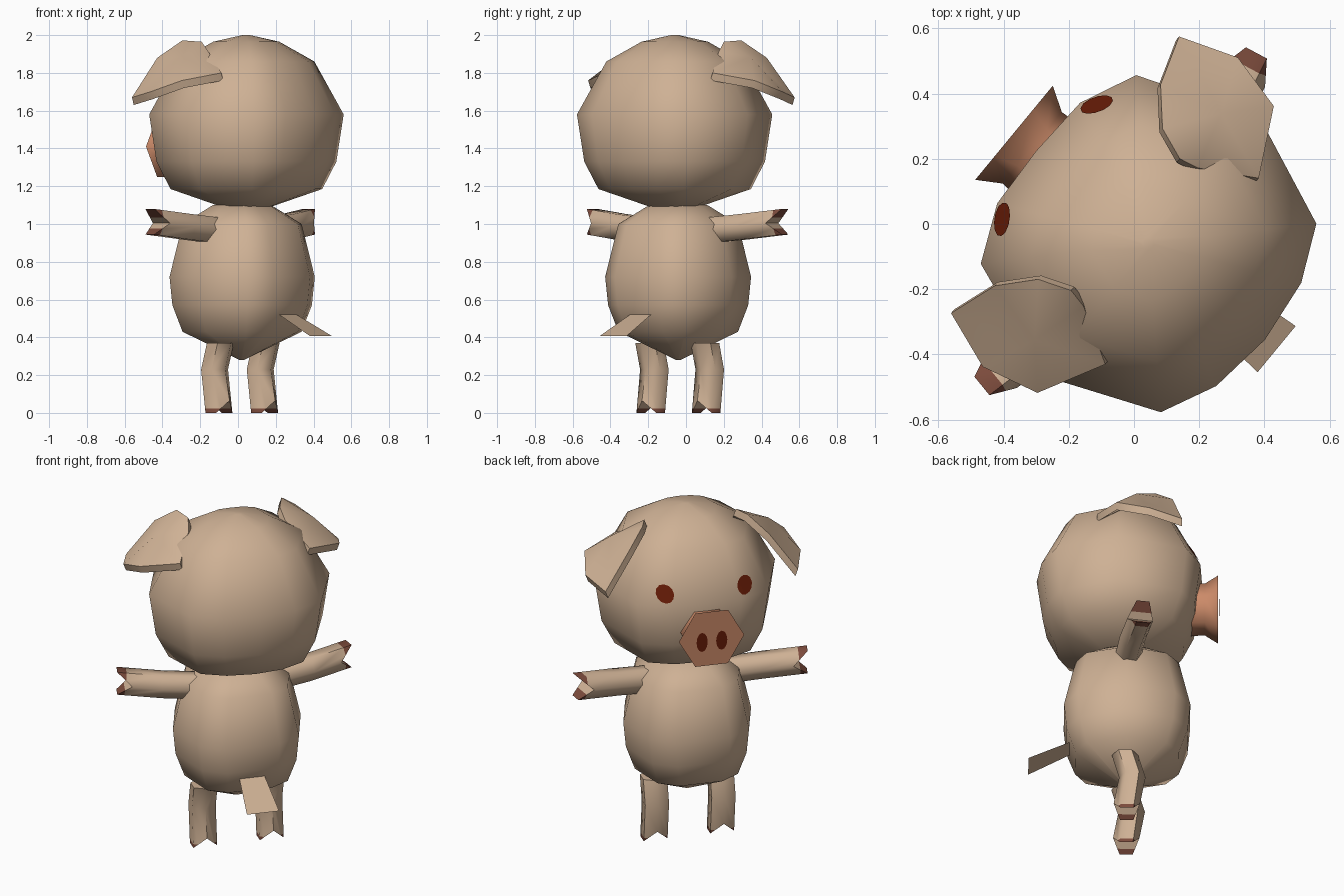
import bpy, bmesh, math
from mathutils import Vector, Matrix
from mathutils.bvhtree import BVHTree

if "Cube" in bpy.data.objects:
    bpy.data.objects.remove(bpy.data.objects["Cube"])

# The pig is modelled facing -y, then turned to its final heading
TURN = Matrix.Translation((0.02, -0.04, 0)) @ Matrix.Rotation(math.radians(230.5), 4, 'Z')


def mat(name, rgb):
    m = bpy.data.materials.new(name)
    m.diffuse_color = (*rgb, 1)
    m.use_nodes = True
    m.node_tree.nodes["Principled BSDF"].inputs["Base Color"].default_value = m.diffuse_color
    return m


SKIN = mat("skin tan", (0.62, 0.44, 0.30))
SNOUT = mat("snout orange", (0.60, 0.255, 0.14))
HOOF = mat("hoof brown", (0.20, 0.07, 0.045))
DARK = mat("eye dark red", (0.13, 0.011, 0.002))


def build(name, verts, faces, mats, smooth=None, cut=None):
    """Mesh object; cut (point, normal) slices it and gives the far side the second material."""
    bm = bmesh.new()
    vs = [bm.verts.new(v) for v in verts]
    for f in faces:
        bm.faces.new([vs[j] for j in f])
    bmesh.ops.recalc_face_normals(bm, faces=bm.faces)
    if cut:
        p, d = cut
        bmesh.ops.bisect_plane(bm, geom=bm.verts[:] + bm.edges[:] + bm.faces[:], plane_co=p, plane_no=d)
        for f in bm.faces:
            f.material_index = int((f.calc_center_median() - p).dot(d) > 0)
    me = bpy.data.meshes.new(name)
    bm.to_mesh(me)
    bm.free()
    for m in mats:
        me.materials.append(m)
    ob = bpy.data.objects.new(name, me)
    bpy.context.collection.objects.link(ob)
    ob.matrix_world = TURN
    if smooth:
        bpy.ops.object.select_all(action='DESELECT')
        ob.select_set(True)
        bpy.context.view_layer.objects.active = ob
        bpy.ops.object.shade_smooth_by_angle(angle=math.radians(smooth))
    return ob


def bridge(n, rings):
    return [(r * n + i, r * n + (i + 1) % n, (r + 1) * n + (i + 1) % n, (r + 1) * n + i)
            for r in range(rings - 1) for i in range(n)]


def stack(name, half, rings, cy):
    """Closed form: a mirrored outline scaled at each (z, scale)."""
    outline = half + [(-x, y) for x, y in reversed(half) if x]
    n = len(outline)
    verts = [(x * s, cy + (y - cy) * s, z) for z, s in rings for x, y in outline]
    last = (len(rings) - 1) * n
    faces = bridge(n, len(rings)) + [tuple(range(n)), tuple(range(last, last + n))]
    build(name, verts, faces, [SKIN], 60)
    return BVHTree.FromPolygons([Vector(v) for v in verts], faces)


def limb(name, path, radius, fork, tip, notch, band):
    """Six-sided limb ending in a cloven hoof; fork is the axis the toes split on."""
    n = 6
    tip = Vector(tip).normalized()
    side = tip.cross(Vector(fork)).normalized()
    verts = []
    for k, c in enumerate(path):
        for i in range(n):
            a = math.radians(30 + 60 * i)
            pull = notch if k == len(path) - 1 and i in (1, 4) else 0
            verts.append(Vector(c) + Vector(fork) * radius * 1.12 * math.cos(a)
                         + side * radius * 1.04 * math.sin(a) - tip * pull)
    o = (len(path) - 1) * n
    faces = bridge(n, len(path)) + [tuple(range(n)), (o + 1, o + 2, o + 3, o + 4), (o + 4, o + 5, o, o + 1)]
    build(name, verts, faces, [SKIN, HOOF], 62, (Vector(path[-1]) - tip * band, tip))


def decal(name, x, z, rx, rz, surface):
    """Oval patch laid on a surface seen from the front."""
    n = 12
    pts = [(x, z)] + [(x + rx * s * math.cos(math.tau * i / n), z + rz * s * math.sin(math.tau * i / n))
                      for s in (0.5, 1) for i in range(n)]
    verts = []
    for px, pz in pts:
        hit = surface.ray_cast(Vector((px, -2, pz)), Vector((0, 1, 0)))[0]
        verts.append(hit + Vector((0, -0.007, 0)))
    faces = [(0, 1 + i, 1 + (i + 1) % n) for i in range(n)]
    faces += [(1 + i, 1 + n + i, 1 + n + (i + 1) % n, 1 + (i + 1) % n) for i in range(n)]
    build(name, verts, faces, [DARK])


# Body and head
stack("body", [(0.15, -0.35), (0.28, -0.265), (0.365, 0), (0.28, 0.27), (0.15, 0.345)],
      [(0.28, 0.03), (0.43, 0.82), (0.57, 0.96), (0.72, 1), (1.0, 0.82), (1.10, 0.40)], 0)
head = stack("head", [(0, -0.415), (0.2, -0.405), (0.375, -0.326), (0.515, 0.05),
                      (0.375, 0.39), (0.205, 0.47), (0, 0.495)],
             [(1.085, 0.22), (1.185, 0.78), (1.33, 0.925), (1.58, 1), (1.86, 0.70),
              (1.965, 0.34), (2.0, 0.04)], 0.03)

# Snout: flared hexagon with a flat face
hexa = [(math.cos(math.tau * i / 6), math.sin(math.tau * i / 6)) for i in range(6)]
sv = [(c * r, y, 1.41 + s * r) for y, r in ((-0.33, 0.15), (-0.43, 0.142), (-0.503, 0.187)) for c, s in hexa]
sf = bridge(6, 3) + [tuple(range(12, 18))]
build("snout", sv, sf, [SNOUT], 62)
snout = BVHTree.FromPolygons([Vector(v) for v in sv], sf)

# Tail: one flat flap
build("tail", [(-0.07, 0.29, 0.533), (0.07, 0.29, 0.533), (0.092, 0.541, 0.408), (-0.092, 0.541, 0.408)],
      [(0, 1, 2, 3)], [SKIN])

# Paired parts
EAR = [(0.55, -0.30, 1.67), (0.615, -0.12, 1.70), (0.57, 0.06, 1.76), (0.37, 0.165, 1.80),
       (0.275, 0.0, 1.91), (0.262, -0.06, 1.965), (0.30, -0.16, 1.972), (0.40, -0.25, 1.88)]
for s, side in ((1, "left"), (-1, "right")):
    limb(side + "_arm", [(s * 0.2, 0, 0.965), (s * 0.42, -0.03, 0.985), (s * 0.662, -0.085, 1.012)],
         0.07, (0, 0, 1), (s, -0.2, 0.1), 0.08, 0.045)
    limb(side + "_leg", [(s * 0.19, 0.01, 0.37), (s * 0.19, -0.03, 0.23), (s * 0.19, 0, 0)],
         0.07, (1, 0, 0), (0, 0, -1), 0.065, 0.022)
    decal(side + "_eye", s * 0.228, 1.645, 0.047, 0.047, head)
    decal(side + "_nostril", s * 0.056, 1.395, 0.032, 0.058, snout)
    # Folded ear: a fan around a raised centre, thickened downwards
    n = len(EAR)
    top = [(s * x, y, z) for x, y, z in EAR + [(0.45, -0.05, 1.885)]]
    low = [(x - s * 0.015, y, z - 0.04) for x, y, z in top]
    ring = [(i, (i + 1) % n) for i in range(n)]
    faces = [(a, b, n) for a, b in ring] + [(b + n + 1, a + n + 1, 2 * n + 1) for a, b in ring]
    faces += [(a, b, b + n + 1, a + n + 1) for a, b in ring]
    build(side + "_ear", top + low, faces, [SKIN], 45)
